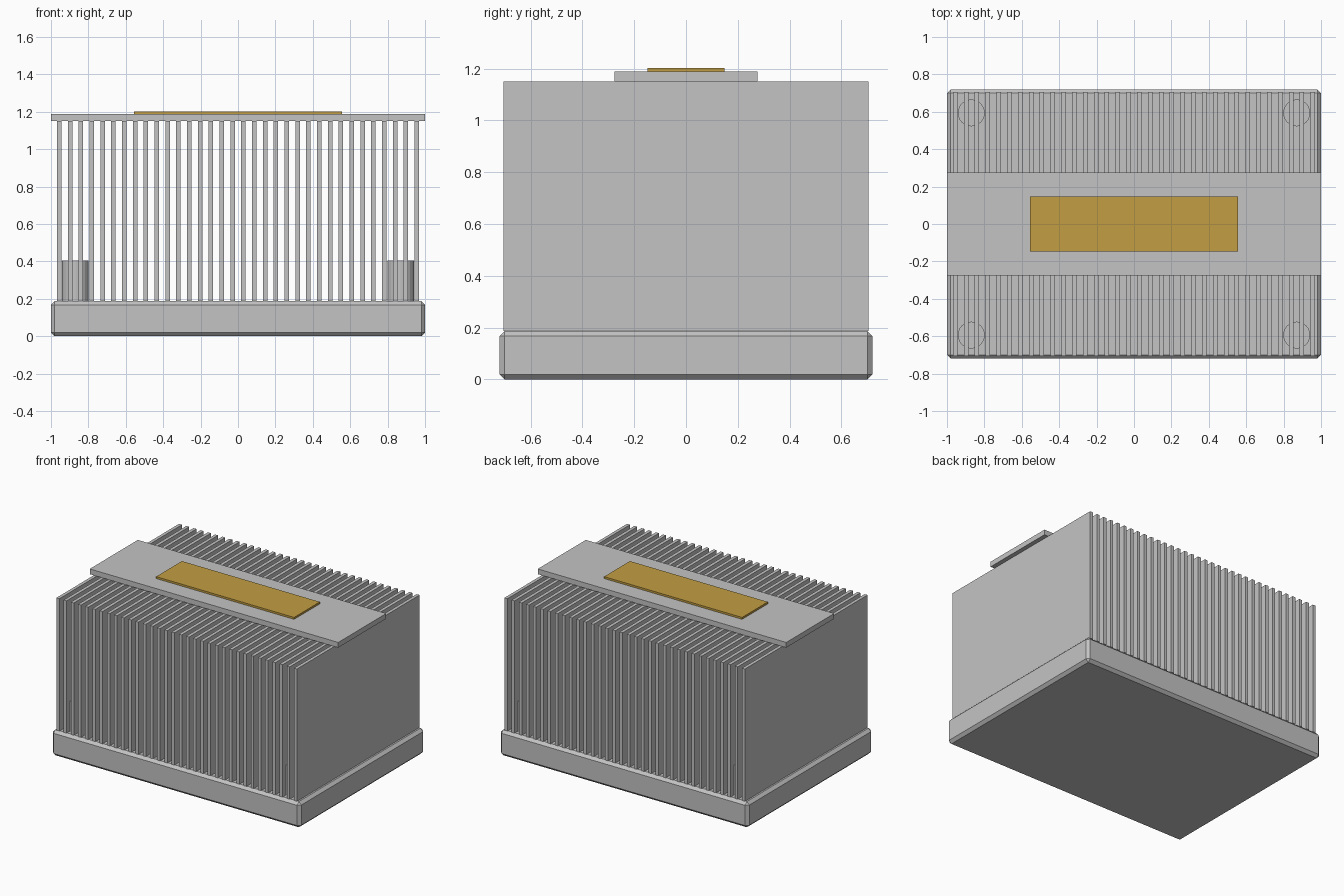
import bpy

cube = bpy.data.objects.get("Cube")
if cube:
    bpy.data.objects.remove(cube, do_unlink=True)


def make_material(name, color):
    mat = bpy.data.materials.new(name)
    mat.use_nodes = True
    mat.diffuse_color = (*color, 1)
    mat.node_tree.nodes["Principled BSDF"].inputs["Base Color"].default_value = (*color, 1)
    return mat


metal = make_material("light grey metal", (0.55, 0.55, 0.55))
gold = make_material("gold", (0.54, 0.34, 0.055))


def box(name, size_x, size_y, bottom, top, mat, x=0):
    bpy.ops.mesh.primitive_cube_add(size=1, location=(x, 0, (bottom + top) / 2))
    obj = bpy.context.object
    obj.name = name
    obj.scale = (size_x, size_y, top - bottom)
    bpy.ops.object.transform_apply(location=False, rotation=False, scale=True)
    obj.data.materials.append(mat)
    return obj


# Chamfered base block
BASE_TOP = 0.187
FIN_TOP = 1.15
base = box("base", 2.0, 1.44, 0, BASE_TOP, metal)
chamfer = base.modifiers.new("chamfer", "BEVEL")
chamfer.width = 0.02
chamfer.segments = 1

# Row of thin upright fins
FIN_COUNT = 34
FIN_REACH = 0.956
for i in range(FIN_COUNT):
    x = FIN_REACH * (2 * i / (FIN_COUNT - 1) - 1)
    box(f"fin_{i + 1}", 0.024, 1.41, BASE_TOP, FIN_TOP, metal, x)

# Mounting posts near the four corners
for side, sx in (("left", 1), ("right", -1)):
    for end, sy in (("front", -1), ("back", 1)):
        bpy.ops.mesh.primitive_cylinder_add(
            vertices=24, radius=0.072, depth=0.405 - BASE_TOP,
            location=(sx * 0.87, sy * 0.594, (0.405 + BASE_TOP) / 2))
        post = bpy.context.object
        post.name = f"{end}_{side}_post"
        post.data.materials.append(metal)

# Bridge across the fins and its gold label plate
box("top_bridge", 2.0, 0.552, FIN_TOP, 1.188, metal)
box("label_plate", 1.11, 0.296, 1.188, 1.202, gold)
